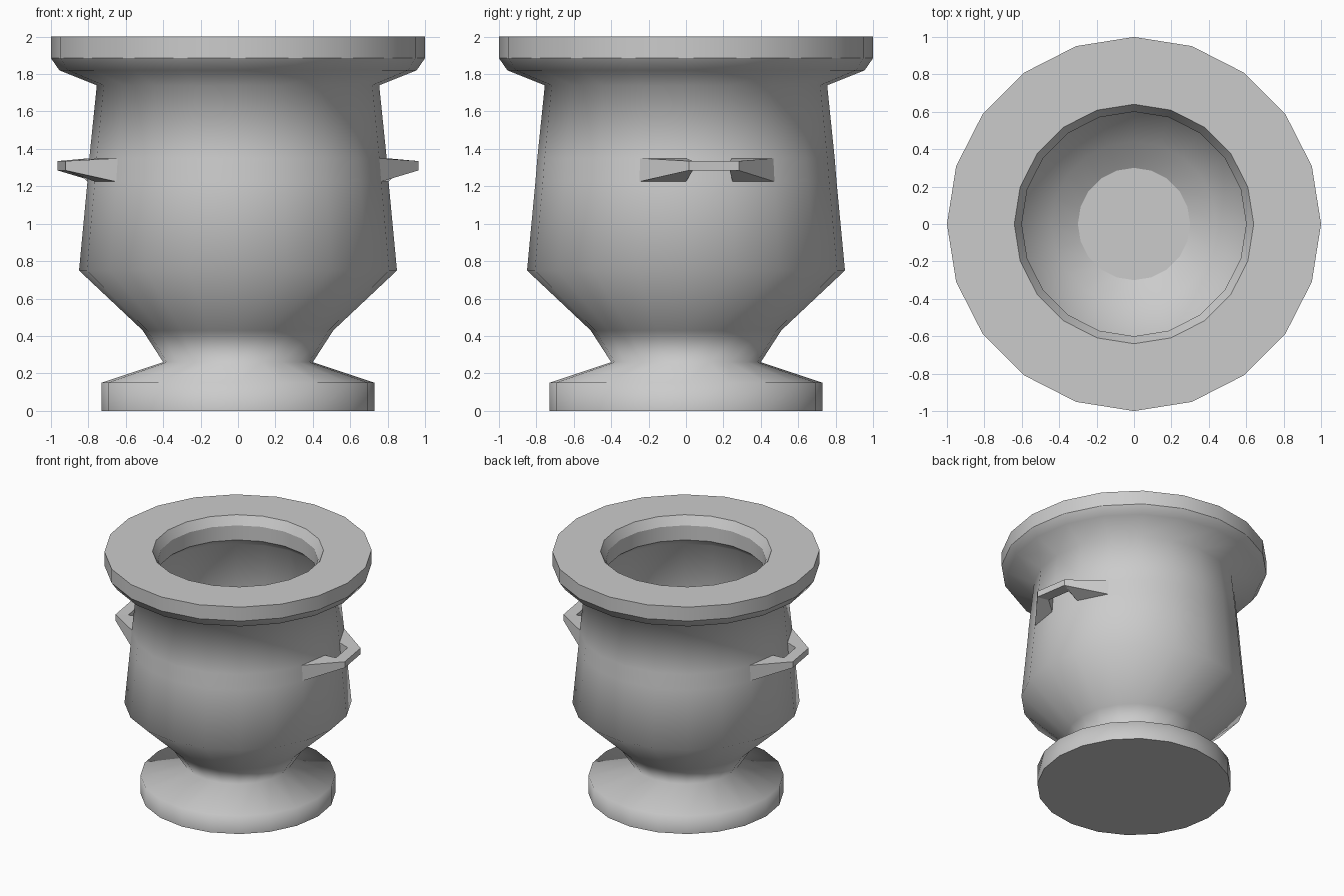
import bpy, bmesh
from math import sin, cos, pi, radians

if "Cube" in bpy.data.objects:
    bpy.data.objects.remove(bpy.data.objects["Cube"])

SIDES = 20


def finish(bm, name):
    bmesh.ops.recalc_face_normals(bm, faces=bm.faces)
    mesh = bpy.data.meshes.new(name)
    bm.to_mesh(mesh)
    bm.free()
    obj = bpy.data.objects.new(name, mesh)
    bpy.context.collection.objects.link(obj)
    return obj


def lathe(name, profile):
    """Spin (radius, height, sharp) rings around z and cap both ends."""
    bm = bmesh.new()
    rings = [[bm.verts.new((r * cos(2 * pi * i / SIDES), r * sin(2 * pi * i / SIDES), z))
              for i in range(SIDES)] for r, z, _ in profile]
    for a, b in zip(rings, rings[1:]):
        for i in range(SIDES):
            j = (i + 1) % SIDES
            bm.faces.new((a[i], a[j], b[j], b[i])).smooth = True
    bm.faces.new(rings[0])
    bm.faces.new(rings[-1])
    for ring, (_, _, sharp) in zip(rings, profile):
        if sharp:
            for i in range(SIDES):
                bm.edges.get((ring[i], ring[(i + 1) % SIDES])).smooth = False
    return finish(bm, name)


def handle(name, turn):
    """Bracket whose two feet sit on body facets, with a thinner grip between."""
    def polar(r, deg):
        return r * cos(radians(deg)), r * sin(radians(deg))

    # each section: outer point, inner point, bottom and top heights
    sections = []
    for s in (-1, 1):
        foot = (27 * s, 9 * s, 1.225, 1.35)
        grip = ((0.955, 0.135 * s), (0.865, 0.10 * s), 1.285, 1.335)
        low = [polar(0.805, foot[0]), polar(0.805, foot[1])]
        high = [polar(0.795, foot[0]), polar(0.795, foot[1])]
        foot_pts = [(*low[0], foot[2]), (*low[1], foot[2]), (*high[1], foot[3]), (*high[0], foot[3])]
        o, n, b, t = grip
        grip_pts = [(*o, b), (*n, b), (*n, t), (*o, t)]
        sections += [foot_pts, grip_pts] if s < 0 else [grip_pts, foot_pts]
    bm = bmesh.new()
    loops = [[bm.verts.new(p) for p in sec] for sec in sections]
    for a, b in zip(loops, loops[1:]):
        for i in range(4):
            j = (i + 1) % 4
            bm.faces.new((a[i], a[j], b[j], b[i]))
    bm.faces.new(loops[0])
    bm.faces.new(loops[-1])
    obj = finish(bm, name)
    obj.rotation_euler.z = radians(turn)
    return obj


# Urn body: foot, neck, belly, flared rim, then the hollow inside
lathe("urn_body", [
    (0.73, 0.00, True), (0.73, 0.15, False), (0.40, 0.26, False),
    (0.51, 0.43, False), (0.85, 0.75, False), (0.805, 1.225, False),
    (0.795, 1.35, False), (0.755, 1.74, False), (0.955, 1.82, False),
    (1.00, 1.885, True), (1.00, 2.00, True), (0.64, 2.00, True),
    (0.60, 1.93, True), (0.60, 1.81, True), (0.68, 1.74, False),
    (0.76, 0.78, False), (0.44, 0.49, False), (0.30, 0.40, True),
])

# Side handles, half a turn apart
handle("right_handle", 9)
handle("left_handle", 189)
